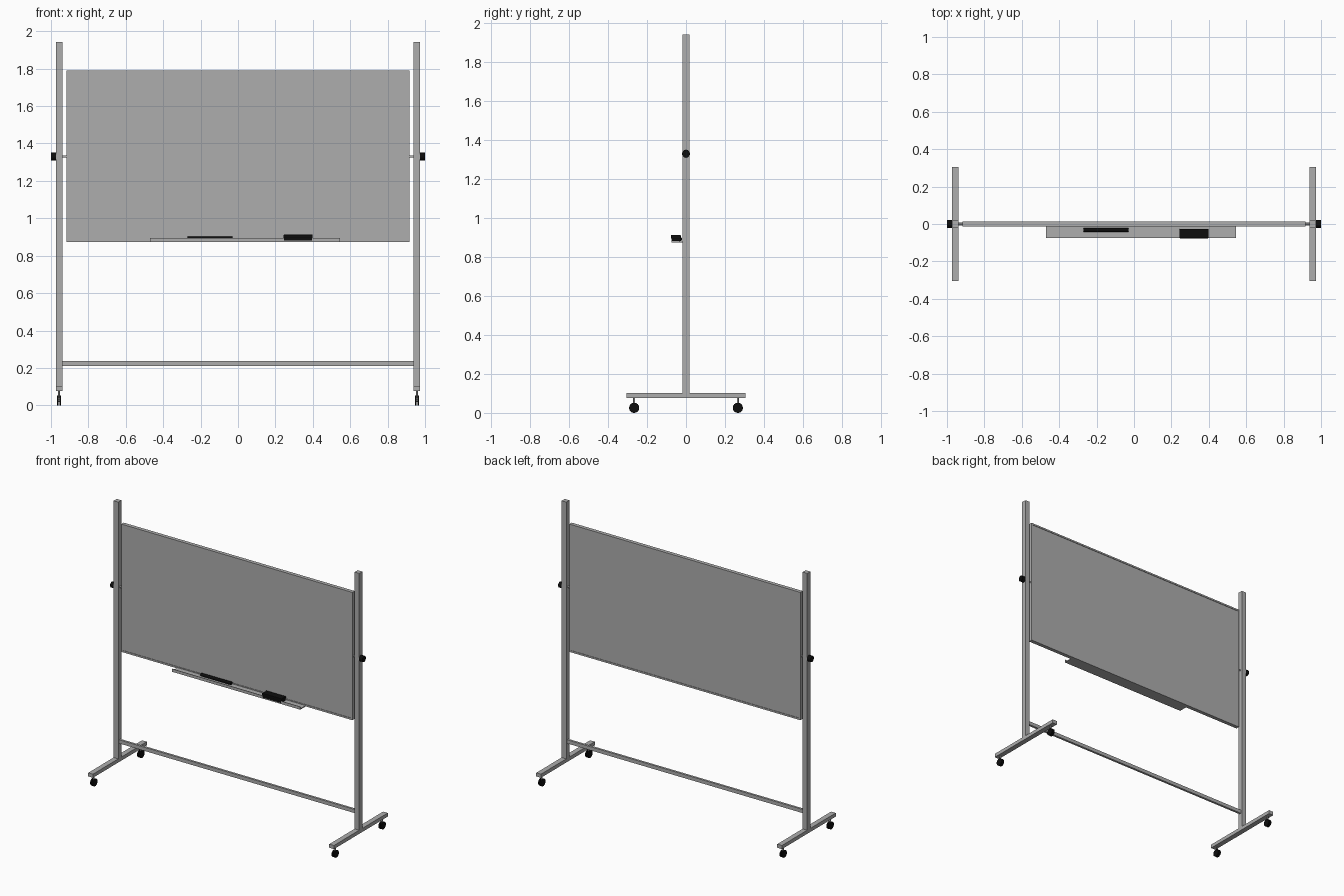
import bpy, math
from mathutils import Matrix

cube = bpy.data.objects.get("Cube")
if cube:
    bpy.data.objects.remove(cube, do_unlink=True)


def material(name, value):
    mat = bpy.data.materials.new(name)
    mat.use_nodes = True
    colour = (value, value, value, 1)
    mat.diffuse_color = colour
    mat.node_tree.nodes["Principled BSDF"].inputs["Base Color"].default_value = colour
    return mat


GREY = material("light_grey", 0.42)
BLACK = material("black", 0.004)


def box(name, x, y, z, mat=GREY):
    """Box from (low, high) ranges on each axis."""
    mid = [(a + b) / 2 for a, b in (x, y, z)]
    size = [b - a for a, b in (x, y, z)]
    bpy.ops.mesh.primitive_cube_add(size=1, location=mid)
    ob = bpy.context.object
    ob.name = name
    ob.data.transform(Matrix.Diagonal((*size, 1)))
    ob.data.materials.append(mat)
    return ob


def cylinder(name, centre, radius, length, mat=BLACK, axis="X", sides=24):
    turn = (0, math.pi / 2, 0) if axis == "X" else (0, 0, 0)
    bpy.ops.mesh.primitive_cylinder_add(vertices=sides, radius=radius, depth=length,
                                        location=centre, rotation=turn)
    ob = bpy.context.object
    ob.name = name
    ob.data.materials.append(mat)
    bpy.ops.object.shade_smooth_by_angle(angle=math.radians(35))
    return ob


# Board panel and raised frame
W, LOW, HIGH, D, RIM = 0.916, 0.874, 1.79, 0.0135, 0.012
box("board_panel", (-W + RIM, W - RIM), (-0.010, 0.010), (LOW + RIM, HIGH - RIM))
for label, z in (("bottom", LOW), ("top", HIGH - RIM)):
    box("frame_" + label, (-W, W), (-D, D), (z, z + RIM))

# Stand: everything that repeats on the left and right
for side, s in (("left", 1), ("right", -1)):
    def span(a, b):
        return tuple(sorted((s * a, s * b)))

    box("frame_" + side, span(W - RIM, W), (-D, D), (LOW + RIM, HIGH - RIM))
    box("upright_" + side, span(0.937, 0.974), (-0.018, 0.018), (0.103, 1.943))
    box("foot_" + side, span(0.937, 0.974), (-0.305, 0.305), (0.077, 0.103))
    cylinder("pivot_" + side, (s * 0.93, 0, 1.33), 0.006, 0.04, GREY)
    cylinder("knob_" + side, (s * 0.987, 0, 1.33), 0.021, 0.026, sides=12)

    # Twin-wheel casters
    for end, y in (("front", -0.266), ("back", 0.266)):
        tag = end + "_" + side
        cx = s * 0.957
        cylinder("caster_stem_" + tag, (cx, y, 0.058), 0.005, 0.044, GREY, "Z", 12)
        cylinder("caster_axle_" + tag, (cx, y, 0.026), 0.008, 0.014, GREY, sides=12)
        for dx in (-0.0075, 0.0075):
            cylinder("caster_wheel_" + tag, (cx + dx, y, 0.026), 0.026, 0.008)

box("cross_bar", (-0.94, 0.94), (-0.008, 0.008), (0.21, 0.236))

# Pen tray with a front lip
TRAY = (-0.471, 0.546)
box("tray_floor", TRAY, (-0.075, -0.0125), (0.874, 0.880))
box("tray_lip", TRAY, (-0.075, -0.072), (0.880, 0.895))

# Marker and eraser resting on the tray
cylinder("marker_body", (-0.17, -0.032, 0.892), 0.011, 0.20, sides=16)
cylinder("marker_cap", (-0.05, -0.032, 0.892), 0.0115, 0.04, sides=16)
box("eraser_felt", (0.247, 0.395), (-0.0755, -0.029), (0.881, 0.896), BLACK)
grip = box("eraser_grip", (0.243, 0.399), (-0.077, -0.026), (0.894, 0.913), BLACK)
bevel = grip.modifiers.new("soft_edges", "BEVEL")
bevel.width = 0.004
bevel.segments = 2
